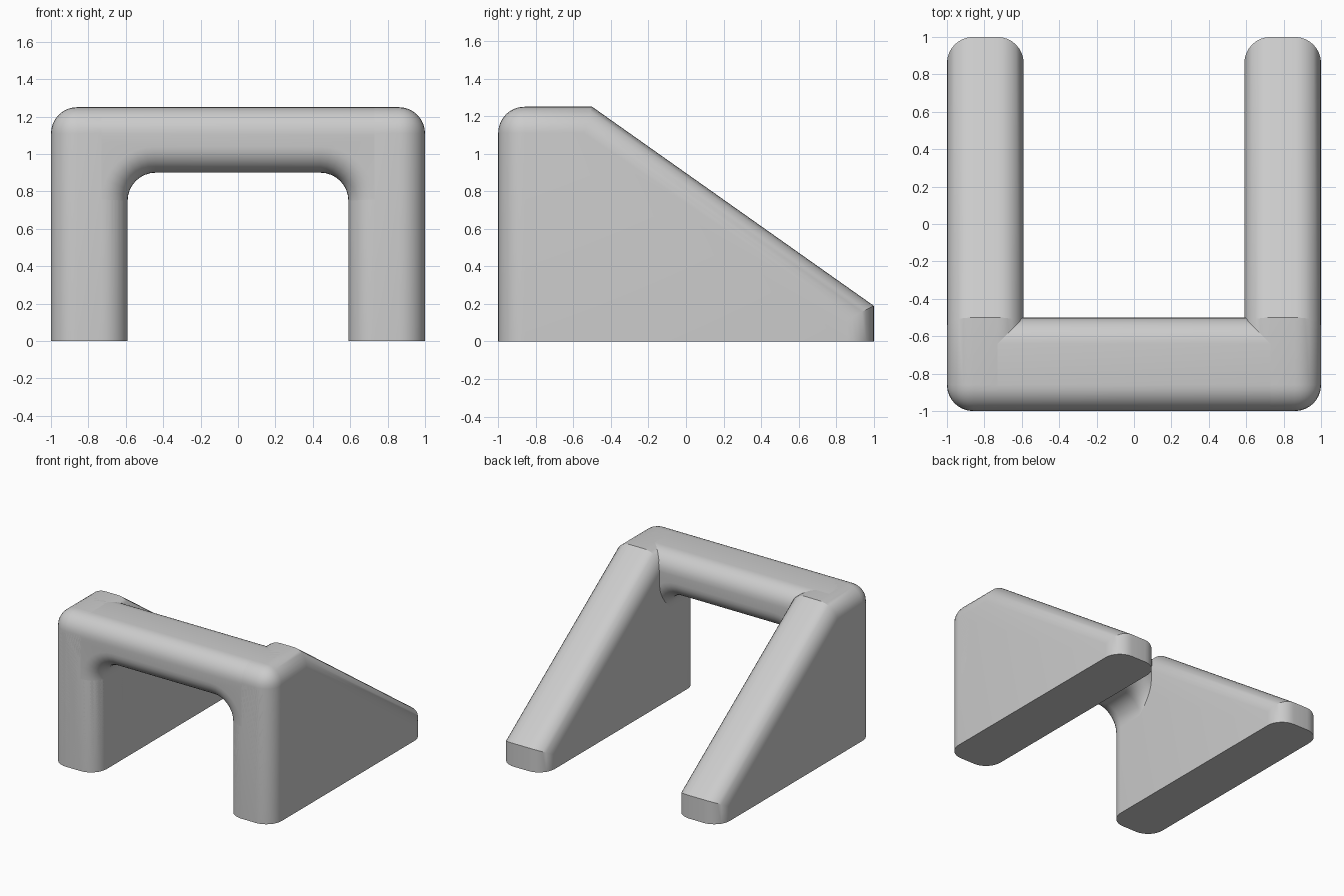
import bpy
import bmesh
from math import sin, cos, pi, radians

old = bpy.data.objects.get("Cube")
if old:
    bpy.data.objects.remove(old, do_unlink=True)

grey = bpy.data.materials.new("light grey")
grey.use_nodes = True
grey.diffuse_color = (0.6, 0.6, 0.6, 1)
grey.node_tree.nodes["Principled BSDF"].inputs["Base Color"].default_value = (0.6, 0.6, 0.6, 1)

ROUND = 0.14      # edge rounding
STEPS = 8
LEG_IN = 0.59     # inner face of each leg


def arc(cx, cz, r, start, end):
    angles = [radians(start + (end - start) * i / STEPS) for i in range(STEPS + 1)]
    return [(cx + r * cos(a), cz + r * sin(a)) for a in angles]


def rounded_prism(name, start, end, wanted):
    """Extrude the outline from start to end, then round the wanted edges."""
    bm = bmesh.new()
    face = bm.faces.new([bm.verts.new(p) for p in start])
    extruded = bmesh.ops.extrude_face_region(bm, geom=[face], use_keep_orig=True)["geom"]
    # extruded points keep the outline order
    moved = [v for v in extruded if isinstance(v, bmesh.types.BMVert)]
    offset = [end[0][i] - start[0][i] for i in range(3)]
    bmesh.ops.translate(bm, verts=moved, vec=offset)
    bmesh.ops.recalc_face_normals(bm, faces=bm.faces[:])
    edges = [e for e in bm.edges if wanted(e.verts[0].co, e.verts[1].co)]
    bmesh.ops.bevel(bm, geom=edges, offset=ROUND, offset_type='OFFSET',
                    segments=STEPS, profile=0.5, affect='EDGES', clamp_overlap=False)
    bmesh.ops.recalc_face_normals(bm, faces=bm.faces[:])
    mesh = bpy.data.meshes.new(name)
    bm.to_mesh(mesh)
    bm.free()
    mesh.materials.append(grey)
    obj = bpy.data.objects.new(name, mesh)
    bpy.context.collection.objects.link(obj)
    bpy.ops.object.select_all(action='DESELECT')
    bpy.context.view_layer.objects.active = obj
    obj.select_set(True)
    bpy.ops.object.shade_smooth_by_angle(angle=radians(30))
    return obj


# Sloping legs: rounded all over except the base and the low back lip
side = [(-1, 0), (1, 0), (1, 0.19), (-0.5, 1.25), (-1, 1.25)]


def leg_edge(a, b):
    if a.z < 0.01 and b.z < 0.01:
        return False
    if abs(a.x - b.x) > 0.01:                  # edges across the leg
        return a.y < -0.9 and a.z > 1
    return True


for name, sign in (("left_leg", 1), ("right_leg", -1)):
    rounded_prism(name, [(sign * LEG_IN, y, z) for y, z in side],
                  [(sign, y, z) for y, z in side], leg_edge)

# Front arch: crossbar with rounded shoulders and filleted opening
r = 0.15
half = [(LEG_IN, 0.0), (1, 0.0)] + arc(1 - r, 1.25 - r, r, 0, 90)
right = arc(-1 + r, 1.25 - r, r, 90, 180) + [(-1, 0.0), (-LEG_IN, 0.0)]
opening = arc(-LEG_IN + r, 0.9 - r, r, 180, 90) + arc(LEG_IN - r, 0.9 - r, r, 90, 0)
outline = half + right + opening


def arch_edge(a, b):
    return abs(a.y - b.y) < 0.01 and max(a.z, b.z) > 0.01


rounded_prism("front_arch", [(x, -1, z) for x, z in outline],
              [(x, -0.5, z) for x, z in outline], arch_edge)
